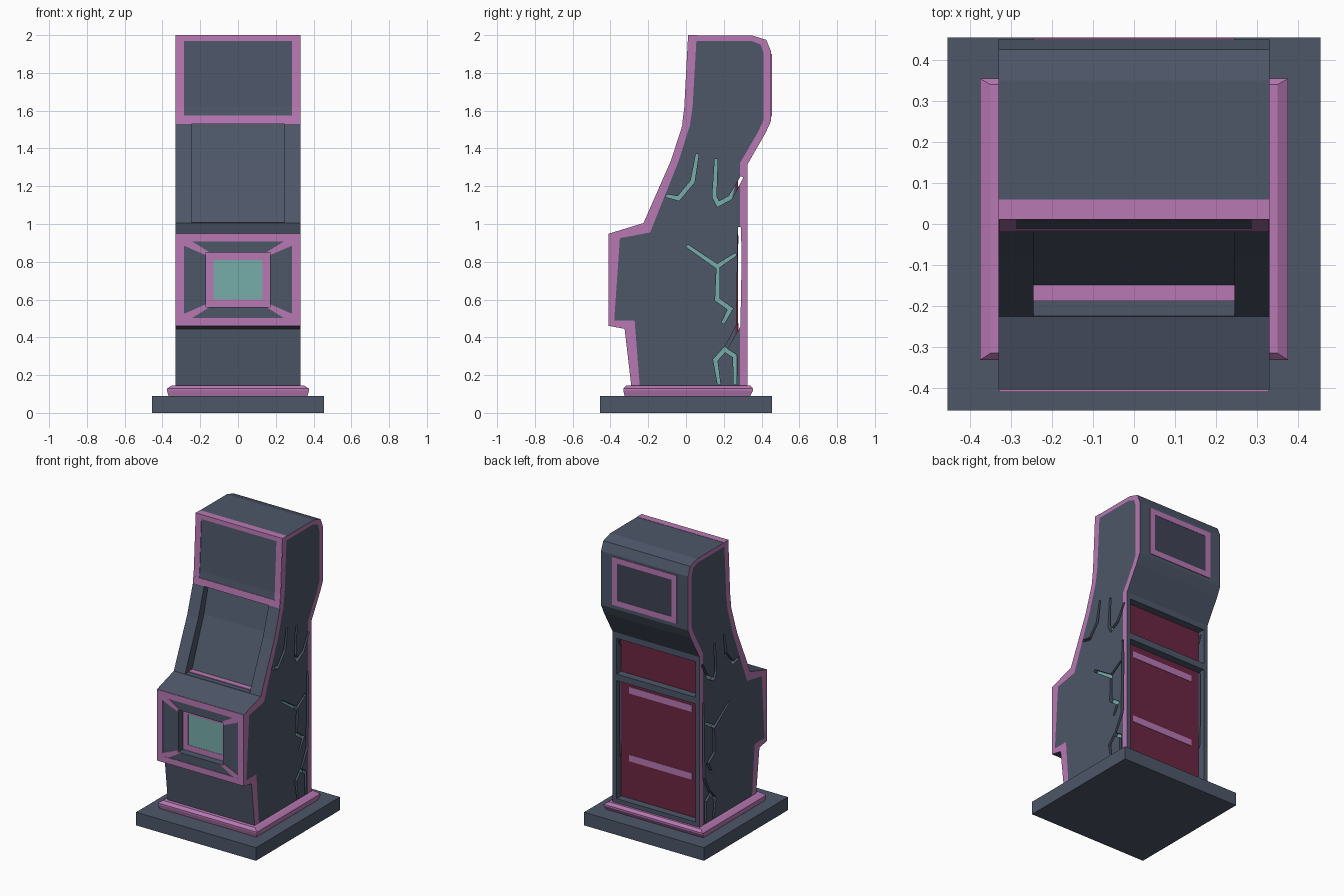
import bpy, bmesh
from mathutils import Vector

if "Cube" in bpy.data.objects:
    bpy.data.objects.remove(bpy.data.objects["Cube"])


def material(name, r, g, b):
    m = bpy.data.materials.new(name)
    m.diffuse_color = (r, g, b, 1)
    m.use_nodes = True
    m.node_tree.nodes["Principled BSDF"].inputs["Base Color"].default_value = m.diffuse_color
    return m


SLATE = material("slate", .075, .095, .14)
PINK = material("pink", .48, .19, .45)
TEAL = material("teal", .18, .42, .40)
RED = material("dark_red", .15, .02, .055)
DARK = material("dark_slate", .05, .055, .09)


def finish(name, bm, *mats):
    bmesh.ops.recalc_face_normals(bm, faces=bm.faces)
    me = bpy.data.meshes.new(name)
    bm.to_mesh(me)
    bm.free()
    for m in mats:
        me.materials.append(m)
    ob = bpy.data.objects.new(name, me)
    bpy.context.collection.objects.link(ob)
    return ob


def add_prism(bm, pts, a, b, axis):
    """Extrude a polygon: (y, z) points along x, or (x, z) points along y."""
    def at(p, d):
        return (d, p[0], p[1]) if axis == 'X' else (p[0], d, p[1])
    lo = [bm.verts.new(at(p, a)) for p in pts]
    hi = [bm.verts.new(at(p, b)) for p in pts]
    bm.faces.new(lo)
    bm.faces.new(hi[::-1])
    for i in range(len(pts)):
        j = (i + 1) % len(pts)
        bm.faces.new((lo[i], lo[j], hi[j], hi[i]))


def prism(name, polys, a, b, axis, mat):
    bm = bmesh.new()
    for pts in polys:
        add_prism(bm, pts, a, b, axis)
    return finish(name, bm, mat)


def rect(x0, x1, z0, z1):
    return [(x0, z0), (x1, z0), (x1, z1), (x0, z1)]


def frame(name, x, z0, z1, w, ya, yb):
    bars = [rect(-x, x, z1 - w, z1), rect(-x, x, z0, z0 + w),
            rect(-x, w - x, z0 + w, z1 - w), rect(x - w, x, z0 + w, z1 - w)]
    return prism(name, bars, ya, yb, 'Y', PINK)


def ribbon(path, w):
    """Mitred outline of a crack that narrows at its ends."""
    p = [Vector(q) for q in path]
    left, right = [], []
    for i, q in enumerate(p):
        d0 = (q - p[max(i - 1, 0)]).normalized()
        d1 = (p[min(i + 1, len(p) - 1)] - q).normalized()
        t = (d0 + d1).normalized()
        k = w / 2 * (.7 if i in (0, len(p) - 1) else 1 / max(.7, t.dot(d1)))
        n = Vector((-t.y, t.x)) * k
        left.append(tuple(q + n))
        right.append(tuple(q - n))
    return left + right[::-1]


# Base slab and stepped plinth
prism("base_slab", [rect(-.455, .455, 0, .09)], -.455, .455, 'Y', SLATE)
bm = bmesh.new()
prev = None
for x, y0, y1, z in [(.368, -.325, .34, .09), (.376, -.332, .355, .118),
                     (.376, -.332, .355, .128), (.35, -.315, .34, .146)]:
    ring = [bm.verts.new(c) for c in ((-x, y0, z), (x, y0, z), (x, y1, z), (-x, y1, z))]
    if prev:
        for i in range(4):
            bm.faces.new((prev[i], prev[i - 3], ring[i - 3], ring[i]))
    else:
        bm.faces.new(ring[::-1])
    prev = ring
bm.faces.new(prev)
finish("plinth", bm, PINK)

# Cabinet body: side outline with a pink border on both sides
outer = [(-.29, .145), (-.325, .445), (-.405, .46), (-.405, .95), (-.225, 1.005),
         (-.08, 1.335), (-.02, 1.52), (-.005, 1.62), (.015, 1.998), (.35, 1.998),
         (.425, 1.975), (.45, 1.915), (.45, 1.545), (.42, 1.48), (.325, 1.315), (.325, .145)]
inner = [(-.245, .145), (-.272, .49), (-.38, .49), (-.35, .925), (-.19, .955),
         (-.04, 1.33), (.02, 1.52), (.035, 1.62), (.055, 1.97), (.345, 1.97),
         (.395, 1.95), (.41, 1.905), (.41, 1.55), (.383, 1.49), (.287, 1.325), (.287, .145)]
bm = bmesh.new()
rims = []
for x in (-.33, .33):
    o = [bm.verts.new((x, y, z)) for y, z in outer]
    n = [bm.verts.new((x, y, z)) for y, z in inner]
    bm.faces.new(n)
    for i in range(len(o) - 1):
        bm.faces.new((o[i], o[i + 1], n[i + 1], n[i])).material_index = 1
    rims.append((o, n))
(lo, ln), (ro, rn) = rims
for i in range(len(lo) - 1):
    bm.faces.new((lo[i], lo[i + 1], ro[i + 1], ro[i]))
bm.faces.new((lo[0], ln[0], ln[-1], lo[-1], ro[-1], rn[-1], rn[0], ro[0]))
body = finish("cabinet_body", bm, SLATE, PINK)

# Cutters: screen recess, front recess, two rear recesses
screen = [(-.30, 1.007), (-.15, 1.007), (-.02, 1.34), (.03, 1.53), (-.08, 1.53)]
cutters = [prism("screen_cutter", [screen], -.245, .245, 'X', SLATE),
           prism("front_cutter", [rect(-.17, .17, .56, .85)], -.5, -.35, 'Y', SLATE)]
rear = [("lower", .175, .985), ("upper", 1.03, 1.275)]
for name, z0, z1 in rear:
    cutters.append(prism(name + "_rear_cutter", [rect(-.3, .3, z0, z1)], .27, .5, 'Y', SLATE))

# Cracks on both sides, with glowing floors where the body is solid behind
cracks = [
    [(-.105, 1.15), (-.04, 1.135), (.035, 1.225), (.06, 1.37)],
    [(.16, 1.345), (.15, 1.145), (.17, 1.105), (.235, 1.14), (.297, 1.25)],
    [(.005, .885), (.165, .775), (.265, .84)],
    [(.17, .785), (.165, .60), (.235, .55), (.195, .475)],
    [(.175, .15), (.155, .28), (.205, .335), (.26, .30), (.26, .15)],
    [(.282, .985), (.284, .84), (.277, .46), (.205, .33)],
]
for k, path in enumerate(cracks):
    shape = ribbon(path, .022)
    for s, side in ((1, "right"), (-1, "left")):
        cutters.append(prism("crack_cutter", [shape], s * .297, s * .36, 'X', SLATE))
        if k < 5:
            floor = [(min(y, .268), z) for y, z in shape]
            prism(f"{side}_crack_floor_{k + 1}", [floor], s * .29, s * .302, 'X', TEAL)

for c in cutters:
    c.hide_render = True
    mod = body.modifiers.new("cut", 'BOOLEAN')
    mod.operation, mod.solver, mod.object = 'DIFFERENCE', 'EXACT', c
bpy.context.view_layer.update()
cut = bpy.data.meshes.new_from_object(body.evaluated_get(bpy.context.evaluated_depsgraph_get()))
body.modifiers.clear()
body.data = cut
for c in cutters:
    bpy.data.objects.remove(c)

# Marquee trim
for s, side in ((1, "right"), (-1, "left")):
    prism(side + "_marquee_trim", [[(-.018, 1.54), (-.009, 1.62), (.011, 1.999), (.03, 1.99), (.01, 1.54)]],
          s * .285, s * .329, 'X', PINK)
prism("top_marquee_trim", [[(.0095, 1.97), (.011, 2), (.06, 2), (.06, 1.97)]], -.33, .33, 'X', PINK)
prism("bottom_marquee_trim", [[(-.02, 1.53), (-.0145, 1.575), (.02, 1.575), (.02, 1.53)]],
      -.329, .329, 'X', PINK)

# Pink strip at the foot of the screen
prism("screen_foot_strip", [rect(-.188, -.148, 1.0, 1.011)], -.245, .245, 'X', PINK)

# Front box: outer frame, diagonal corner ribs, recessed frame and lit panel
frame("front_box_frame", .329, .461, .949, .042, -.409, -.39)
rib = [(.29, .912), (.29, .887), (.17, .835), (.17, .85), (.15, .85), (.25, .912)]
ribs = [[(sx * x, .705 + sz * (z - .705)) for x, z in rib] for sx in (1, -1) for sz in (1, -1)]
prism("front_box_ribs", ribs, -.408, -.40, 'Y', PINK)
frame("lit_panel_frame", .17, .56, .85, .04, -.354, -.34)
prism("lit_panel", [rect(-.13, .13, .585, .828)], -.352, -.34, 'Y', TEAL)

# Rear panels with stripes, and the framed vent panel on the head
for name, z0, z1 in rear:
    prism(name + "_rear_panel", [rect(-.3, .3, z0, z1)], .262, .274, 'Y', RED)
prism("rear_panel_stripes", [rect(-.24, .24, .43, .475), rect(-.24, .24, .895, .94)],
      .27, .277, 'Y', PINK)
frame("head_rear_frame", .245, 1.57, 1.90, .038, .44, .454)
prism("head_rear_panel", [rect(-.21, .21, 1.6, 1.87)], .44, .452, 'Y', DARK)
